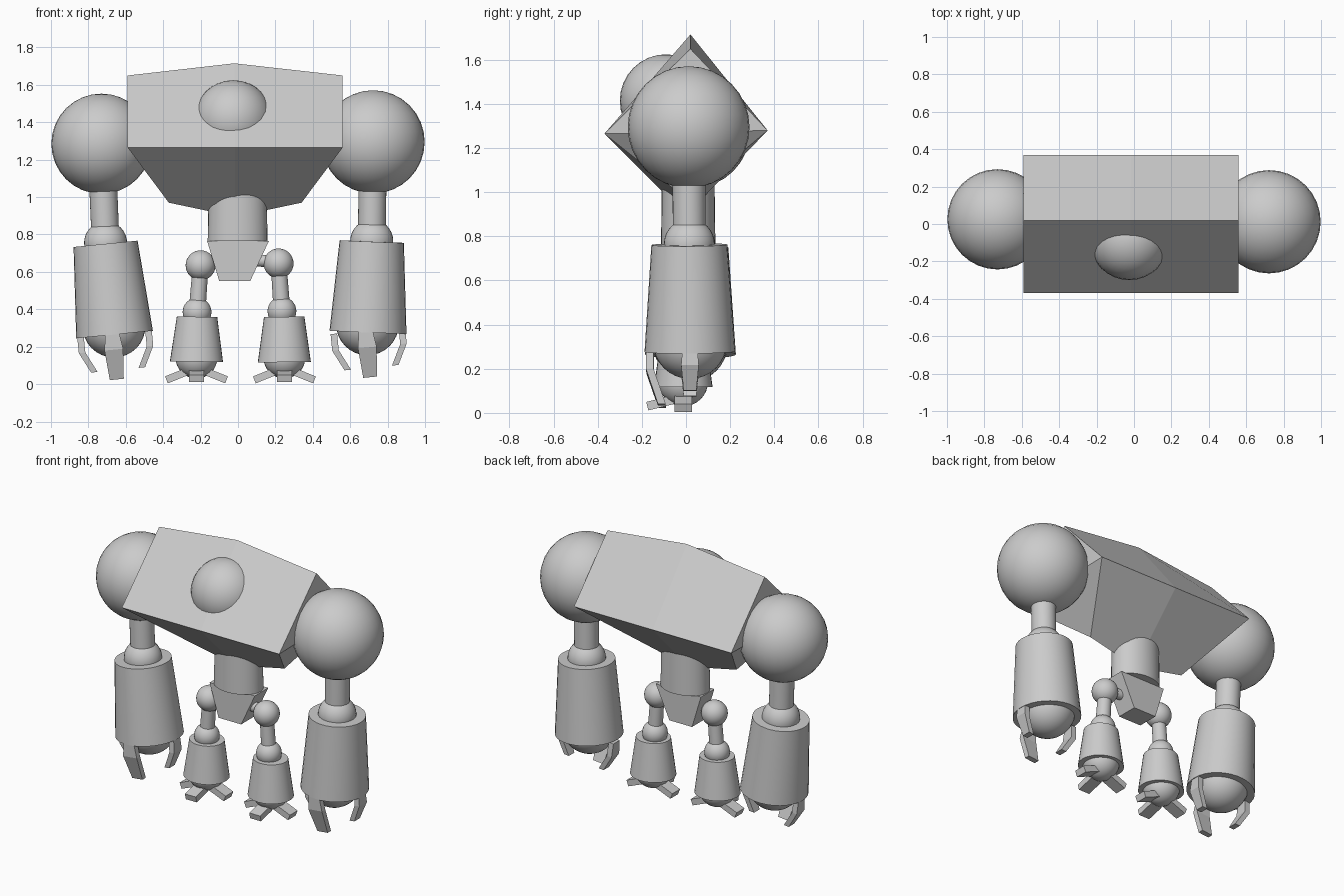
import bpy, bmesh
from math import radians, pi
from mathutils import Vector, Matrix

if "Cube" in bpy.data.objects:
    bpy.data.objects.remove(bpy.data.objects["Cube"])


def new_object(name, verts, faces):
    mesh = bpy.data.meshes.new(name)
    bm = bmesh.new()
    vs = [bm.verts.new(v) for v in verts]
    for f in faces:
        bm.faces.new([vs[i] for i in f])
    bmesh.ops.recalc_face_normals(bm, faces=bm.faces)
    bm.to_mesh(mesh)
    bm.free()
    ob = bpy.data.objects.new(name, mesh)
    bpy.context.collection.objects.link(ob)
    return ob


def smooth(ob):
    bpy.ops.object.select_all(action='DESELECT')
    bpy.context.view_layer.objects.active = ob
    ob.select_set(True)
    bpy.ops.object.shade_smooth_by_angle(angle=radians(35))


def ball(name, centre, r):
    bpy.ops.mesh.primitive_uv_sphere_add(segments=32, ring_count=16, radius=r, location=centre)
    ob = bpy.context.object
    ob.name = name
    smooth(ob)
    return ob


def limb(name, a, b, ra, rb, flat=1.0):
    """Capped cone from a (radius ra) to b (radius rb)."""
    a, b = Vector(a), Vector(b)
    bpy.ops.mesh.primitive_cone_add(vertices=32, radius1=ra, radius2=rb, depth=(b - a).length)
    ob = bpy.context.object
    ob.name = name
    rot = Vector((0, 0, 1)).rotation_difference(b - a).to_matrix().to_4x4()
    ob.data.transform(Matrix.Translation((a + b) / 2) @ rot @ Matrix.Diagonal((1, flat, 1, 1)))
    smooth(ob)
    return ob


def strip(name, path, widths, thick, matrix):
    """Bent bar: path of (radius, z) outer points, given widths, thickened inward."""
    verts, faces = [], []
    for (r, z), w in zip(path, widths):
        verts += [(r, -w / 2, z), (r, w / 2, z), (r - thick, w / 2, z), (r - thick, -w / 2, z)]
    n = len(path)
    for i in range(n - 1):
        for k in range(4):
            j = (k + 1) % 4
            faces.append((4 * i + k, 4 * i + j, 4 * i + 4 + j, 4 * i + 4 + k))
    faces += [(0, 1, 2, 3), tuple(range(4 * n - 4, 4 * n))]
    ob = new_object(name, verts, faces)
    ob.data.transform(matrix)
    return ob


# Torso: diamond section with raised middle and tucked-in underside
torso = [(-.59, .02, 1.65), (-.59, -.37, 1.265), (-.37, .0, .97), (-.59, .37, 1.28),
         (-.02, .02, 1.715), (-.015, -.37, 1.265), (-.015, .0, .895), (-.015, .37, 1.28),
         (.56, .02, 1.65), (.56, -.37, 1.265), (.34, .0, .97), (.56, .37, 1.28)]
faces = [(0, 1, 3), (1, 2, 3), (8, 9, 11), (9, 10, 11)]
for s in (0, 4):
    for k in range(4):
        j = (k + 1) % 4
        faces.append((s + k, s + j, s + 4 + j, s + 4 + k))
new_object("torso", torso, faces)

# Head dome
ball("head", (-.025, -.09, 1.415), .21)

# Waist and tapered pelvis
limb("waist", (-.002, .01, .765), (-.002, .01, 1.05), .16, .155, .77)
pelvis = [(x, y, .765) for x, y in ((-.165, -.06), (.165, -.06), (.165, .08), (-.165, .08))]
pelvis += [(x, y, .55) for x, y in ((-.1, -.06), (.065, -.06), (.065, .08), (-.1, .08))]
new_object("pelvis", pelvis, [(0, 1, 2, 3), (4, 5, 6, 7), (0, 1, 5, 4), (1, 2, 6, 5),
                              (2, 3, 7, 6), (3, 0, 4, 7)])

# Directions of the three fingers or toes: outer, inner, front
SPOKES = (0, pi, -pi / 2)

# Arms: shoulder, elbow, top and bottom of forearm, hand
arms = {
    "right": ((.722, .012, 1.295), .276, (.715, .015, .765), (.715, .015, .762), (.695, .018, .277)),
    "left": ((-.73, .025, 1.285), .268, (-.708, .02, .755), (-.708, .02, .75), (-.66, .02, .265)),
}
for side, (sh, sr, el, top, bot) in arms.items():
    ball(side + "_shoulder", sh, sr)
    limb(side + "_upper_arm", el, sh, .074, .075)
    ball(side + "_elbow", el, .115)
    limb(side + "_forearm", bot, top, .206, .172)
    bx, by, bz = bot
    ball(side + "_hand", (bx - .003, by, bz + .045), .168)
    base = Matrix.Translation(bot) @ Matrix.Rotation(-.1, 4, 'Y')
    for i, a in enumerate(SPOKES):
        front = i == 2
        drop = -.24 if front else -.19
        off = Matrix.Translation((-.012 if front else 0, 0, 0))
        strip(f"{side}_finger_{i}", [(.2, .01), (.2, -.08), (.145, drop)],
              (.075, .1, .075) if front else (.065, .08, .058), .035,
              base @ off @ Matrix.Rotation(a, 4, 'Z'))

# Legs: hip, knee, ankle
Y = -.012
legs = {
    "right": ((.217, Y, .645), (.235, Y, .39), (.248, Y, .117)),
    "left": ((-.2, Y, .635), (-.219, Y, .385), (-.222, Y, .12)),
}
for side, (hip, knee, ank) in legs.items():
    ball(side + "_hip", hip, .08)
    limb(side + "_hip_pin", (0, .01, .665), (hip[0], Y, .655), .032, .032)
    limb(side + "_thigh", knee, hip, .045, .042)
    ball(side + "_knee", knee, .077)
    limb(side + "_shin", ank, (knee[0] + (.012 if side == "right" else 0), Y, .36), .142, .108, .93)
    ball(side + "_foot", (ank[0], Y, .142), .112)
    for i, a in enumerate(SPOKES):
        m = (Matrix.Translation((ank[0], Y, .045)) @ Matrix.Rotation(a, 4, 'Z')
             @ Matrix.Translation((.105, 0, 0)) @ Matrix.Rotation(radians(22 if i < 2 else 14), 4, 'Y'))
        x, w, t = .06, .04, .02
        v = [(sx * x, sy * w, sz * t) for sx in (-1, 1) for sy in (-1, 1) for sz in (-1, 1)]
        toe = new_object(f"{side}_toe_{i}", v, [(0, 1, 3, 2), (4, 5, 7, 6), (0, 1, 5, 4),
                                                (2, 3, 7, 6), (0, 2, 6, 4), (1, 3, 7, 5)])
        toe.data.transform(m)
